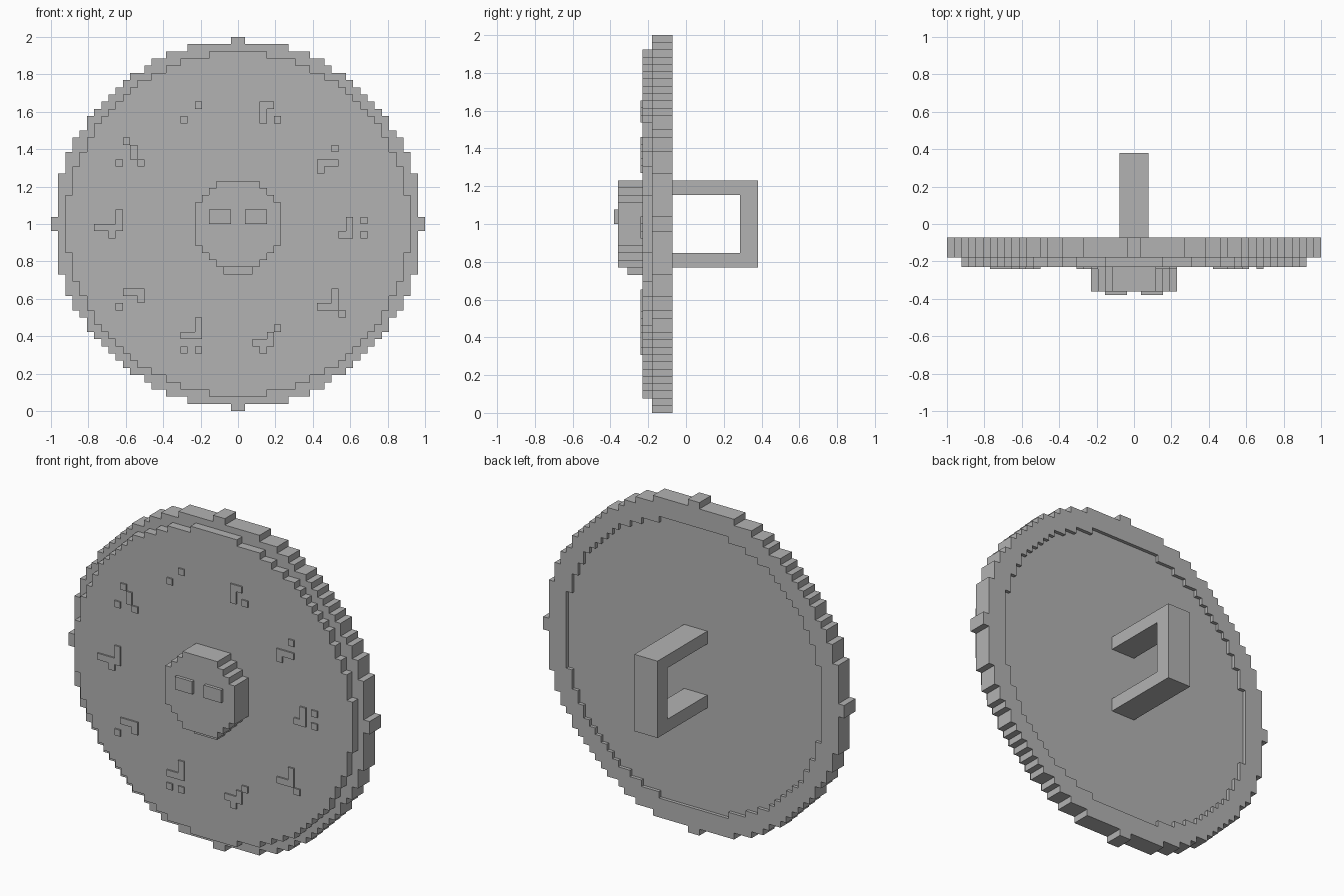
import bpy, bmesh, math

if "Cube" in bpy.data.objects:
    bpy.data.objects.remove(bpy.data.objects["Cube"])

V = 1 / 26            # one block of the stepped grid
CZ = 1.0              # height of the disc centre

grey = bpy.data.materials.new("plain grey")
grey.diffuse_color = (0.45, 0.45, 0.45, 1)
grey.use_nodes = True
grey.node_tree.nodes["Principled BSDF"].inputs["Base Color"].default_value = grey.diffuse_color


def plate(name, cells, y_front, y_back):
    """Extrude a set of (column, row) grid cells into a stepped plate."""
    bm = bmesh.new()
    verts = {}

    def corner(i, j):
        if (i, j) not in verts:
            verts[(i, j)] = bm.verts.new((i * V, y_front, CZ + j * V))
        return verts[(i, j)]

    for i, j in sorted(set(cells)):
        bm.faces.new([corner(i, j), corner(i + 1, j), corner(i + 1, j + 1), corner(i, j + 1)])
    back = bmesh.ops.extrude_face_region(bm, geom=bm.faces[:], use_keep_orig=True)
    bmesh.ops.translate(bm, vec=(0, y_back - y_front, 0),
                        verts=[g for g in back["geom"] if isinstance(g, bmesh.types.BMVert)])
    bmesh.ops.recalc_face_normals(bm, faces=bm.faces)
    bmesh.ops.dissolve_limit(bm, angle_limit=0.01, verts=bm.verts, edges=bm.edges)
    me = bpy.data.meshes.new(name)
    bm.to_mesh(me)
    bm.free()
    me.materials.append(grey)
    ob = bpy.data.objects.new(name, me)
    bpy.context.collection.objects.link(ob)
    return ob


def disc(r2):
    """Cells whose centres lie in a circle of squared radius r2."""
    return {(i, j) for i in range(-26, 26) for j in range(-26, 26)
            if (i + .5) ** 2 + (j + .5) ** 2 <= r2}


def block(i0, i1, j0, j1):
    return {(i, j) for i in range(i0, i1) for j in range(j0, j1)}


# Round body: floor plate, raised back rim with four studs, front face plate
studs = block(-1, 1, 25, 26) | block(-1, 1, -26, -25) | block(25, 26, -1, 1) | block(-26, -25, -1, 1)
outer = disc(643.5) | studs
hollow = disc(22.4 ** 2)
plate("floor_plate", hollow, -0.18, -0.092)
plate("back_rim", outer - hollow, -0.18, -0.072)
plate("front_face", disc(568), -0.231, -0.18)

# Central boss: stepped round block, with a shallower chin row
boss = set()
for row, half in zip(range(5, -7, -1), (3, 4, 5, 6, 6, 6, 6, 6, 6, 5, 4, 3)):
    boss |= block(-half, half, row, row + 1)
plate("boss", boss, -0.361, -0.231)
plate("boss_chin", block(-2, 2, -7, -6), -0.31, -0.231)

# Two raised rectangles on the boss
plate("boss_studs", block(-4, -1, 0, 2) | block(1, 4, 0, 2), -0.38, -0.361)

# Ring of ten small raised marks on the face
marks = {
    "top_left": [(-6, 16), (-8, 14)],
    "top_right": [(3, 14), (3, 15), (3, 16), (4, 16), (5, 14)],
    "upper_left": [(-16, 11), (-15, 10), (-17, 8), (-15, 9), (-14, 8)],
    "left": [(-17, 1), (-17, 0), (-20, -1), (-19, -1), (-18, -1), (-17, -1), (-18, -2)],
    "lower_left": [(-17, -12), (-16, -10), (-15, -10), (-14, -10), (-14, -11)],
    "bottom_left": [(-6, -14), (-6, -15), (-6, -16), (-7, -16), (-8, -16), (-8, -18), (-6, -18)],
    "bottom_right": [(5, -15), (4, -16), (4, -17), (3, -17), (2, -17), (3, -18)],
    "lower_right": [(13, -10), (13, -11), (13, -12), (12, -12), (11, -12), (14, -13)],
    "right": [(14, -2), (15, 0), (15, -1), (15, -2), (17, 0), (17, -2)],
    "upper_right": [(13, 10), (11, 8), (12, 8), (13, 8), (11, 7)],
}
for where, cells in marks.items():
    plate("face_mark_" + where, cells, -0.24, -0.231)

# Grip behind: two arms and an upright bar
plate("grip_bar", block(-2, 2, -6, 6), 0.285, 0.38)
for side, row in (("upper", 4), ("lower", -6)):
    plate("grip_arm_" + side, block(-2, 2, row, row + 2), -0.092, 0.285)
